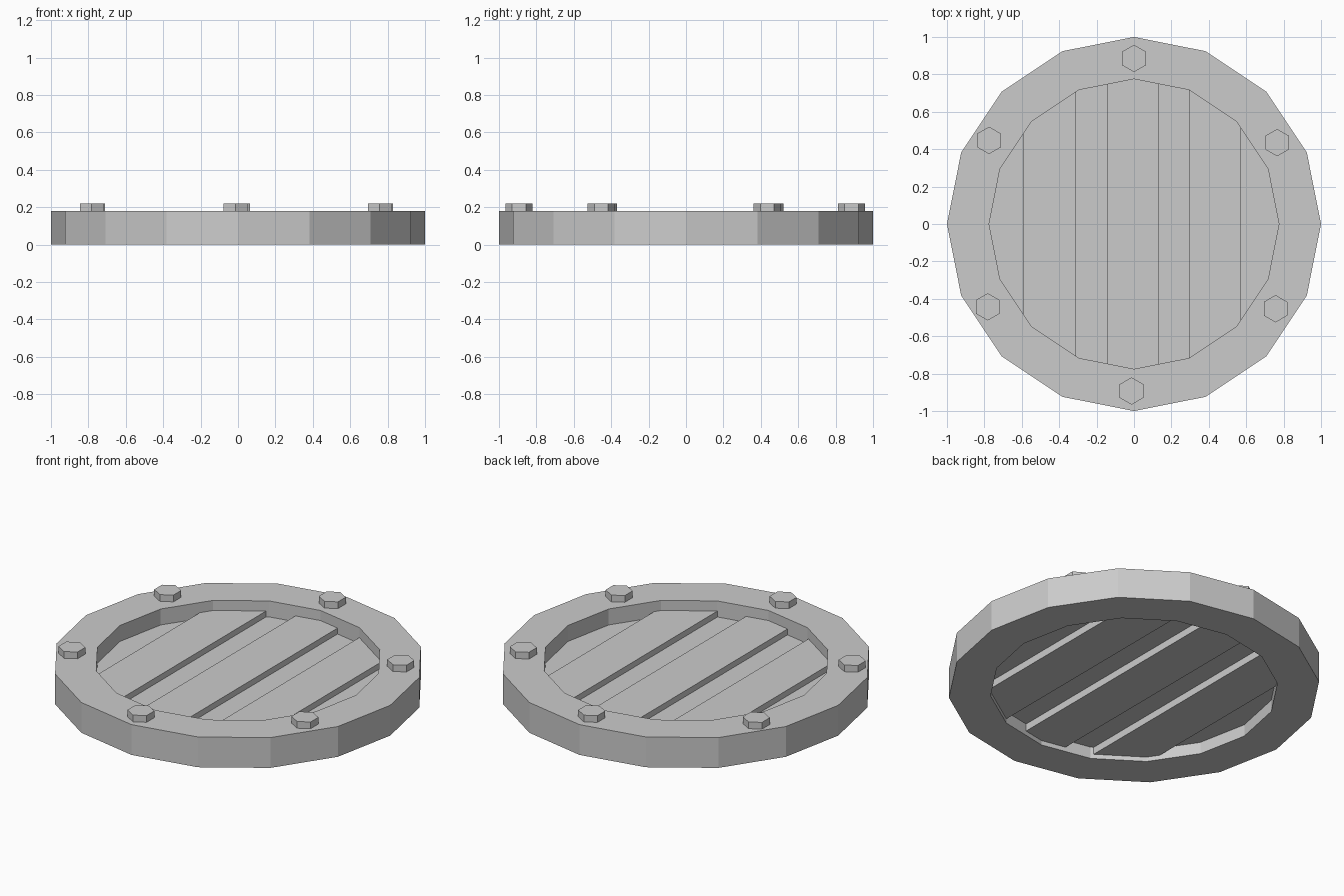
import bpy, bmesh
from math import cos, sin, tau, pi

if "Cube" in bpy.data.objects:
    bpy.data.objects.remove(bpy.data.objects["Cube"])

SIDES = 16
INNER = 0.775


def finish(name, bm):
    bmesh.ops.recalc_face_normals(bm, faces=bm.faces)
    mesh = bpy.data.meshes.new(name)
    bm.to_mesh(mesh)
    bm.free()
    obj = bpy.data.objects.new(name, mesh)
    bpy.context.collection.objects.link(obj)
    return obj


def prism(sides, radius, z0, z1, cx=0, cy=0, phase=0):
    bm = bmesh.new()
    base = [bm.verts.new((cx + radius * cos(phase + tau * i / sides),
                          cy + radius * sin(phase + tau * i / sides), z0))
            for i in range(sides)]
    face = bm.faces.new(base)
    top = bmesh.ops.extrude_face_region(bm, geom=[face], use_keep_orig=True)["geom"]
    bmesh.ops.translate(bm, vec=(0, 0, z1 - z0),
                        verts=[v for v in top if isinstance(v, bmesh.types.BMVert)])
    return bm


def clip(bm, x, direction):
    # Cut away one side of an x plane and cap the opening
    cut = bmesh.ops.bisect_plane(bm, geom=bm.verts[:] + bm.edges[:] + bm.faces[:],
                                 plane_co=(x, 0, 0), plane_no=(direction, 0, 0),
                                 clear_outer=True)["geom_cut"]
    bmesh.ops.holes_fill(bm, edges=[e for e in cut if isinstance(e, bmesh.types.BMEdge)])


# Outer ring: rectangular section swept around the polygon
bm = bmesh.new()
section = [(1, 0), (1, 0.18), (INNER, 0.18), (INNER, 0)]
rings = [[bm.verts.new((r * cos(tau * i / SIDES), r * sin(tau * i / SIDES), z))
          for r, z in section] for i in range(SIDES)]
for i in range(SIDES):
    a, b = rings[i], rings[(i + 1) % SIDES]
    for j in range(4):
        k = (j + 1) % 4
        bm.faces.new((a[j], b[j], b[k], a[k]))
finish("outer_ring", bm)

# Thin plate closing the ring
finish("back_plate", prism(SIDES, INNER, 0.07, 0.085))

# Three thick slats through the plate, trimmed to the ring
for n, (x0, x1) in enumerate([(-0.59, -0.31), (-0.145, 0.13), (0.295, 0.57)]):
    bm = prism(SIDES, INNER, 0.027, 0.12)
    clip(bm, x0, -1)
    clip(bm, x1, 1)
    finish(f"slat_{n + 1}", bm)

# Hexagonal bolt heads
bolts = [(0, 0.885), (0.765, 0.435), (0.757, -0.453),
         (-0.013, -0.893), (-0.782, -0.443), (-0.775, 0.447)]
for n, (x, y) in enumerate(bolts):
    finish(f"bolt_{n + 1}", prism(6, 0.073, 0.175, 0.22, x, y, pi / 6))
